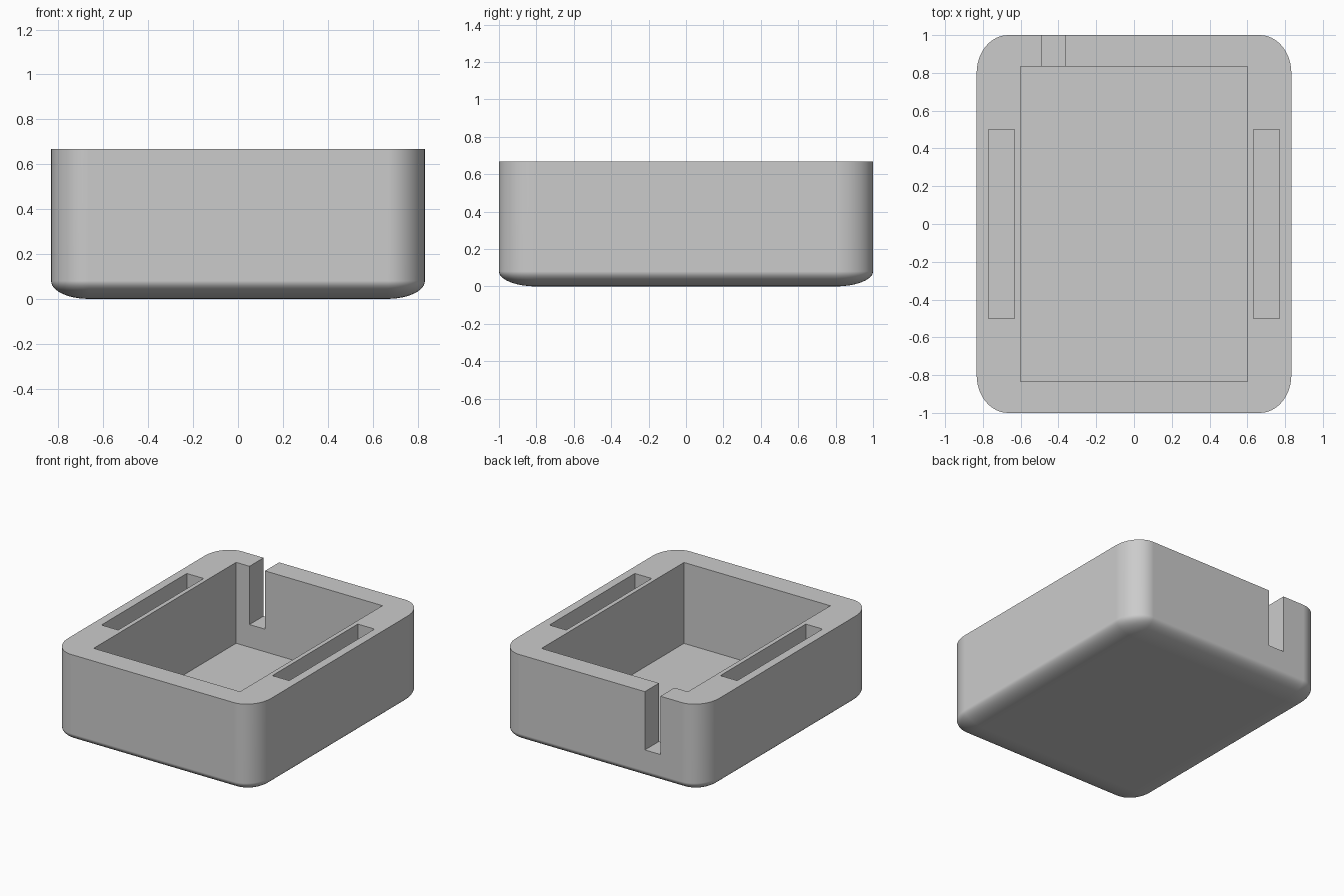
import bpy, bmesh, math
from mathutils import Vector

default = bpy.data.objects.get("Cube")
if default:
    bpy.data.objects.remove(default, do_unlink=True)

TOP = 0.667          # rim height
HALF = Vector((0.833, 1.0, 0.4))

grey = bpy.data.materials.new("plain_grey")
grey.use_nodes = True
colour = (0.6, 0.6, 0.6, 1)
grey.diffuse_color = colour
grey.node_tree.nodes["Principled BSDF"].inputs["Base Color"].default_value = colour


def make_object(name, bm):
    bmesh.ops.recalc_face_normals(bm, faces=bm.faces)
    mesh = bpy.data.meshes.new(name)
    bm.to_mesh(mesh)
    bm.free()
    mesh.materials.append(grey)
    obj = bpy.data.objects.new(name, mesh)
    bpy.context.collection.objects.link(obj)
    return obj


def box(name, x, y, z):
    bm = bmesh.new()
    bmesh.ops.create_cube(bm, size=1)
    for v in bm.verts:
        v.co = [(lo + hi) / 2 + c * (hi - lo) for c, (lo, hi) in zip(v.co, (x, y, z))]
    return make_object(name, bm)


# Body: rounded cube, squashed to size, with its upper rounding sliced off
bm = bmesh.new()
bmesh.ops.create_cube(bm, size=2)
bmesh.ops.bevel(bm, geom=bm.edges[:], offset=0.2, segments=12, profile=0.5, affect='EDGES')
bmesh.ops.scale(bm, vec=HALF, verts=bm.verts)
bmesh.ops.translate(bm, vec=(0, 0, HALF.z), verts=bm.verts)
cut = bmesh.ops.bisect_plane(bm, geom=bm.verts[:] + bm.edges[:] + bm.faces[:],
                             plane_co=(0, 0, TOP), plane_no=(0, 0, 1), clear_outer=True)
rim = [e for e in cut["geom_cut"] if isinstance(e, bmesh.types.BMEdge)]
bmesh.ops.contextual_create(bm, geom=rim)
body = make_object("tray_body", bm)

# Cutters: main pocket, cable slot in the back wall, a slot in each side wall
cutters = [
    box("pocket_cutter", (-0.6, 0.6), (-0.833, 0.835), (0.067, 1)),
    box("cable_slot_cutter", (-0.49, -0.363), (0.7, 1.2), (0.235, 1)),
]
for side, name in ((-1, "right"), (1, "left")):
    xs = sorted((side * 0.632, side * 0.77))
    cutters.append(box(name + "_side_slot_cutter", xs, (-0.5, 0.5), (0.235, 1)))

bpy.ops.object.select_all(action='DESELECT')
bpy.context.view_layer.objects.active = body
body.select_set(True)
for cutter in cutters:
    cutter.hide_render = True
    mod = body.modifiers.new(cutter.name, 'BOOLEAN')
    mod.operation = 'DIFFERENCE'
    mod.solver = 'EXACT'
    mod.object = cutter
    bpy.ops.object.modifier_apply(modifier=mod.name)
for cutter in cutters:
    bpy.data.objects.remove(cutter, do_unlink=True)

# Smooth roundings, crisp cut edges, flat broad faces
bpy.ops.object.shade_smooth_by_angle(angle=math.radians(30))
weighted = body.modifiers.new("even_shading", 'WEIGHTED_NORMAL')
weighted.keep_sharp = True
